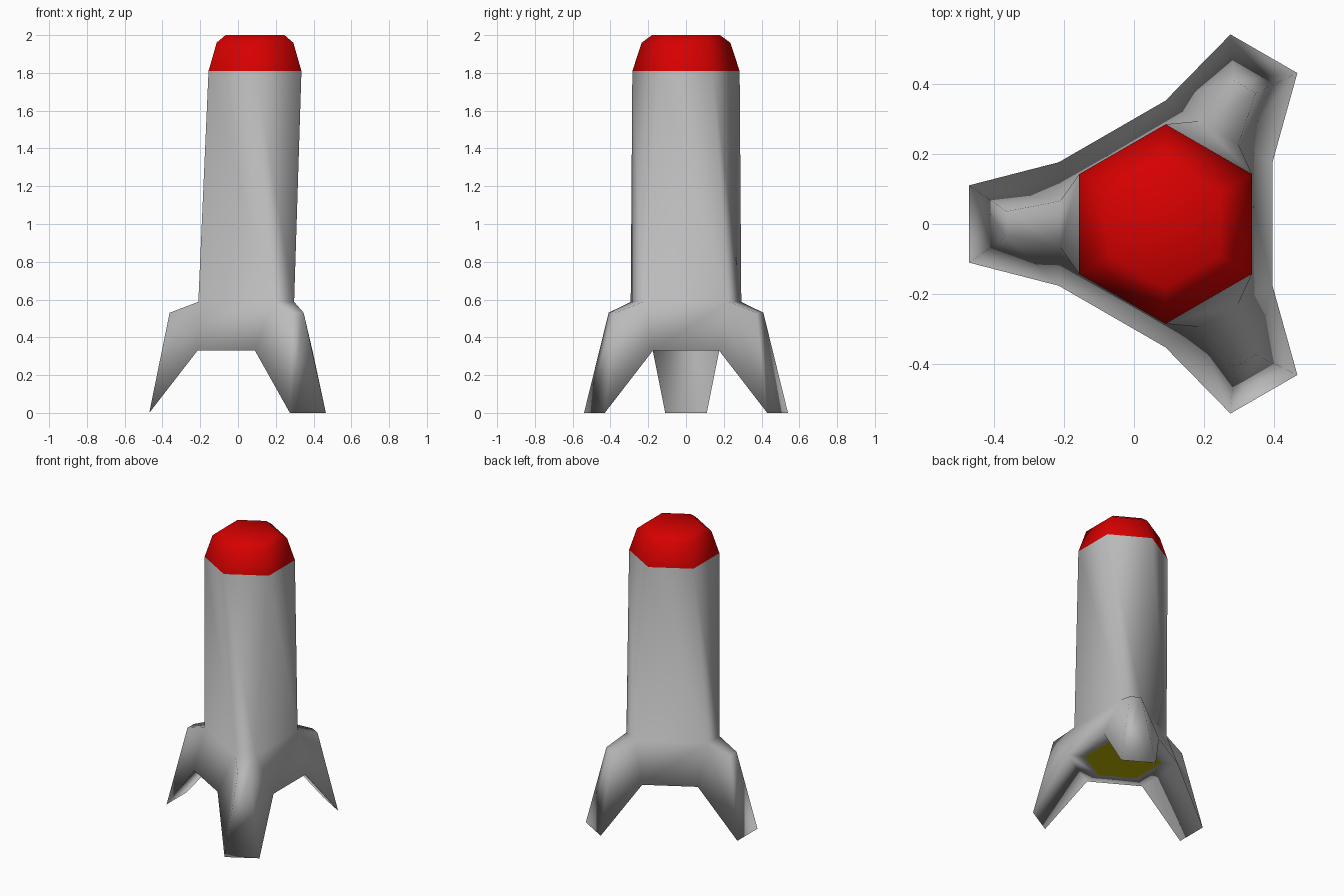
import bpy
import bmesh
from math import cos, sin, radians
from mathutils import Vector

cube = bpy.data.objects.get("Cube")
if cube:
    bpy.data.objects.remove(cube, do_unlink=True)

AXIS_X = 0.09            # the hull axis sits off the bounding-box centre
FIN_ANGLES = (60, 180, 300)


def make_material(name, color):
    mat = bpy.data.materials.new(name)
    mat.use_nodes = True
    mat.diffuse_color = color
    mat.node_tree.nodes["Principled BSDF"].inputs["Base Color"].default_value = color
    return mat


def point(angle, reach, side, z):
    """Point at a distance along a fin direction, shifted sideways."""
    a = radians(angle)
    return Vector((AXIS_X + reach * cos(a) - side * sin(a),
                   reach * sin(a) + side * cos(a), z))


bm = bmesh.new()


def pair(angle, reach, half, z):
    return [bm.verts.new(point(angle, reach, s * half, z)) for s in (-1, 1)]


def ring(reach, half, z):
    return [v for a in FIN_ANGLES for v in pair(a, reach, half, z)]


def bridge(lower, upper, skip=()):
    n = len(lower)
    for i in range(n):
        if i not in skip:
            j = (i + 1) % n
            bm.faces.new((lower[i], lower[j], upper[j], upper[i]))


# Hull and nose cap: six-sided rings (reach, half width, height)
profile = [(0.304, 0.176, 0.33), (0.30, 0.066, 0.588), (0.246, 0.142, 1.81),
           (0.203, 0.117, 1.96), (0.156, 0.09, 2.0)]
rings = [ring(*p) for p in profile]
bridge(rings[0], rings[1], skip=(0, 2, 4))   # openings for the fins
for lower, upper in zip(rings[1:], rings[2:]):
    bridge(lower, upper)
bm.faces.new(rings[-1])

# Fold the long hull panels along one diagonal
for i in range(6):
    bmesh.ops.connect_verts(bm, verts=[rings[1][(i + 1) % 6], rings[2][i]])

# Flat underside: grey rim around a smaller engine plate
engine_ring = ring(0.212, 0.1225, 0.33)
bridge(engine_ring, rings[0])
engine = bm.faces.new(engine_ring[::-1])

# Three fins growing out of the openings and ending in a foot edge
for k, angle in enumerate(FIN_ANGLES):
    b0, b1 = rings[0][2 * k:2 * k + 2]
    t0, t1 = rings[1][2 * k:2 * k + 2]
    f0, f1 = pair(angle, 0.56, 0.11, 0.0)
    s0, s1 = pair(angle, 0.452, 0.036, 0.53)
    bridge([b0, b1, t1, t0], [f0, f1, s1, s0])
    bm.faces.new((f0, f1, s1, s0))
    # fold the twisted fin sides
    bmesh.ops.connect_verts(bm, verts=[f0, t0])
    bmesh.ops.connect_verts(bm, verts=[b1, s1])

# Colours by position
bmesh.ops.recalc_face_normals(bm, faces=bm.faces)
for face in bm.faces:
    face.smooth = True
    face.material_index = 1 if face.calc_center_median().z > 1.81 else 0
engine.material_index = 2
engine.smooth = False

mesh = bpy.data.meshes.new("rocket_hull")
bm.to_mesh(mesh)
bm.free()
for name, color in (("hull_grey", (0.5, 0.5, 0.5, 1)),
                    ("nose_red", (0.68, 0.0, 0.0, 1)),
                    ("engine_yellow", (0.5, 0.47, 0.0, 1))):
    mesh.materials.append(make_material(name, color))
bpy.context.collection.objects.link(bpy.data.objects.new("rocket_hull", mesh))
